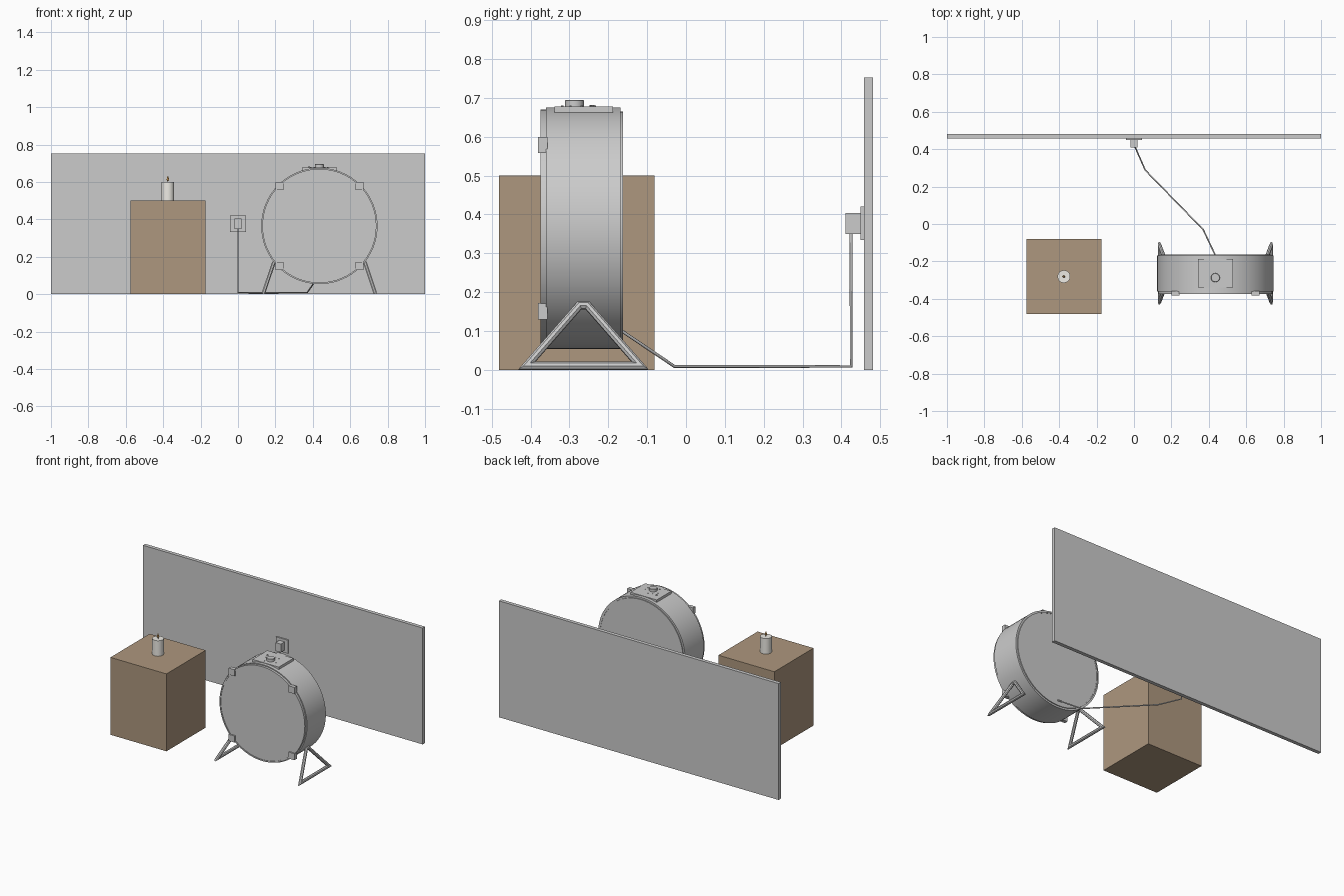
import bpy, bmesh, math
from mathutils import Vector, Matrix

if "Cube" in bpy.data.objects:
    bpy.data.objects.remove(bpy.data.objects["Cube"])

CX, CZ = 0.435, 0.365   # drum axis


def material(name, rgb):
    m = bpy.data.materials.new(name)
    m.diffuse_color = (*rgb, 1)
    m.use_nodes = True
    m.node_tree.nodes["Principled BSDF"].inputs["Base Color"].default_value = m.diffuse_color
    return m


def finish(name, bm, mat=None):
    bmesh.ops.recalc_face_normals(bm, faces=bm.faces)
    me = bpy.data.meshes.new(name)
    bm.to_mesh(me)
    bm.free()
    ob = bpy.data.objects.new(name, me)
    bpy.context.collection.objects.link(ob)
    if mat:
        me.materials.append(mat)
    return ob


def box(name, x0, x1, y0, y1, z0, z1, mat=None):
    bm = bmesh.new()
    bmesh.ops.create_cube(bm, size=1)
    bmesh.ops.scale(bm, vec=(x1 - x0, y1 - y0, z1 - z0), verts=bm.verts)
    bmesh.ops.translate(bm, vec=((x0 + x1) / 2, (y0 + y1) / 2, (z0 + z1) / 2), verts=bm.verts)
    return finish(name, bm, mat)


def lathe(name, profile, origin, n=32, along_y=False, mat=None):
    """Revolve (radius, height) pairs about z, or about y when along_y."""
    bm = bmesh.new()
    vs = [bm.verts.new((r, 0, h)) for r, h in profile]
    es = [bm.edges.new(p) for p in zip(vs, vs[1:])]
    bmesh.ops.spin(bm, geom=vs + es, cent=(0, 0, 0), axis=(0, 0, 1), angle=2 * math.pi, steps=n)
    bmesh.ops.remove_doubles(bm, verts=bm.verts, dist=1e-5)
    if along_y:
        bmesh.ops.transform(bm, matrix=Matrix.Rotation(-math.pi / 2, 4, 'X'), verts=bm.verts)
    bmesh.ops.translate(bm, vec=origin, verts=bm.verts)
    return finish(name, bm, mat)


def smooth(ob):
    bpy.ops.object.select_all(action='DESELECT')
    ob.select_set(True)
    bpy.context.view_layer.objects.active = ob
    bpy.ops.object.shade_smooth_by_angle(angle=math.radians(30))


def loop_tube(name, pts, normal, r, sides=8):
    """Closed mitred tube along a planar loop."""
    bm = bmesh.new()
    pts, rings = [Vector(p) for p in pts], []
    for i, p in enumerate(pts):
        a = (p - pts[i - 1]).normalized()
        b = (pts[(i + 1) % len(pts)] - p).normalized()
        t = (a + b).normalized()
        side = t.cross(normal) / max(t.dot(b), 0.3)
        rings.append([bm.verts.new(p + r * (math.cos(w) * side + math.sin(w) * normal))
                      for w in (2 * math.pi * (k + 0.5) / sides for k in range(sides))])
    for i, ring in enumerate(rings):
        nxt = rings[(i + 1) % len(rings)]
        for k in range(sides):
            j = (k + 1) % sides
            bm.faces.new((ring[k], ring[j], nxt[j], nxt[k]))
    return finish(name, bm)


wood = material("wood", (0.42, 0.31, 0.21))
wax = material("wax", (0.85, 0.83, 0.78))
fire = material("flame", (0.75, 0.4, 0.12))

# Wall and wooden block
box("wall", -1, 1, 0.458, 0.482, 0, 0.752)
box("wooden_block", -0.575, -0.175, -0.481, -0.081, 0, 0.5, wood)

# Candle with shallow melt dip, wick and flame
cc = (-0.375, -0.281, 0.5)
smooth(lathe("candle", [(0, 0), (0.034, 0), (0.034, 0.1), (0.03, 0.1), (0, 0.097)], cc, mat=wax))
lathe("wick", [(0, 0.095), (0.0015, 0.095), (0.0015, 0.108), (0, 0.108)], cc, 8, mat=wood)
smooth(lathe("candle_flame", [(0, 0.104), (0.005, 0.108), (0.0065, 0.114), (0.004, 0.124), (0, 0.135)],
             cc, 12, mat=fire))

# Fan drum, front grille ring and back cover
smooth(lathe("fan_drum", [(0, -0.36), (0.311, -0.36), (0.311, -0.168), (0, -0.168)],
             (CX, 0, CZ), 64, True))
smooth(lathe("front_grille", [(0, -0.355), (0.305, -0.355), (0.305, -0.375), (0.297, -0.375),
                              (0.297, -0.372), (0, -0.372)], (CX, 0, CZ), 64, True))
smooth(lathe("back_grille", [(0, -0.17), (0.3, -0.17), (0.3, -0.162), (0.293, -0.162),
                             (0.293, -0.164), (0, -0.164)], (CX, 0, CZ), 64, True))

# Four grille clips
for sx in (-1, 1):
    for sz in (-1, 1):
        x, z = CX + sx * 0.214, CZ + sz * 0.214
        box("grille_clip", x - 0.021, x + 0.021, -0.381, -0.357, z - 0.021, z + 0.021)

# Control panel with dial, feet-sized marks and a lamp
box("control_panel", CX - 0.094, CX + 0.094, -0.339, -0.188, 0.662, 0.678)
smooth(lathe("dial", [(0, 0), (0.024, 0), (0.024, 0.017), (0.022, 0.019), (0, 0.019)],
             (CX, -0.287, 0.676), 24))
for k in range(9):
    w = math.radians(-60 + k * 37.5)
    lathe("dial_mark", [(0, 0), (0.003, 0), (0.003, 0.003), (0, 0.003)],
          (CX + 0.048 * math.cos(w), -0.28 + 0.045 * math.sin(w), 0.677), 8)
lathe("indicator_lamp", [(0, 0), (0.006, 0), (0.006, 0.005), (0, 0.005)],
      (CX - 0.055, -0.242, 0.677), 12)

# Triangular stands, left and right
for s, side in ((-1, "left"), (1, "right")):
    top, foot = CX + s * 0.245, CX + s * 0.297
    loop = [(top, -0.274, 0.166), (top, -0.254, 0.166), (foot, -0.118, 0.0105), (foot, -0.41, 0.0105)]
    n = Vector((0.1555, 0, s * 0.052)).normalized()
    loop_tube(side + "_stand", loop, n, 0.0105)

# Wall socket, plug and power cable
box("socket_plate", -0.042, 0.042, 0.449, 0.459, 0.334, 0.42)
box("plug", -0.019, 0.019, 0.41, 0.45, 0.35, 0.404)
curve = bpy.data.curves.new("power_cable", 'CURVE')
curve.dimensions = '3D'
curve.bevel_depth = 0.004
curve.bevel_resolution = 2
curve.use_fill_caps = True
path = [(0, 0.425, 0.36), (0, 0.425, 0.009), (0.06, 0.288, 0.009), (0.37, -0.03, 0.009), (CX, -0.168, 0.102)]
sp = curve.splines.new('POLY')
sp.points.add(len(path) - 1)
for p, co in zip(sp.points, path):
    p.co = (*co, 1)
bpy.context.collection.objects.link(bpy.data.objects.new("power_cable", curve))
